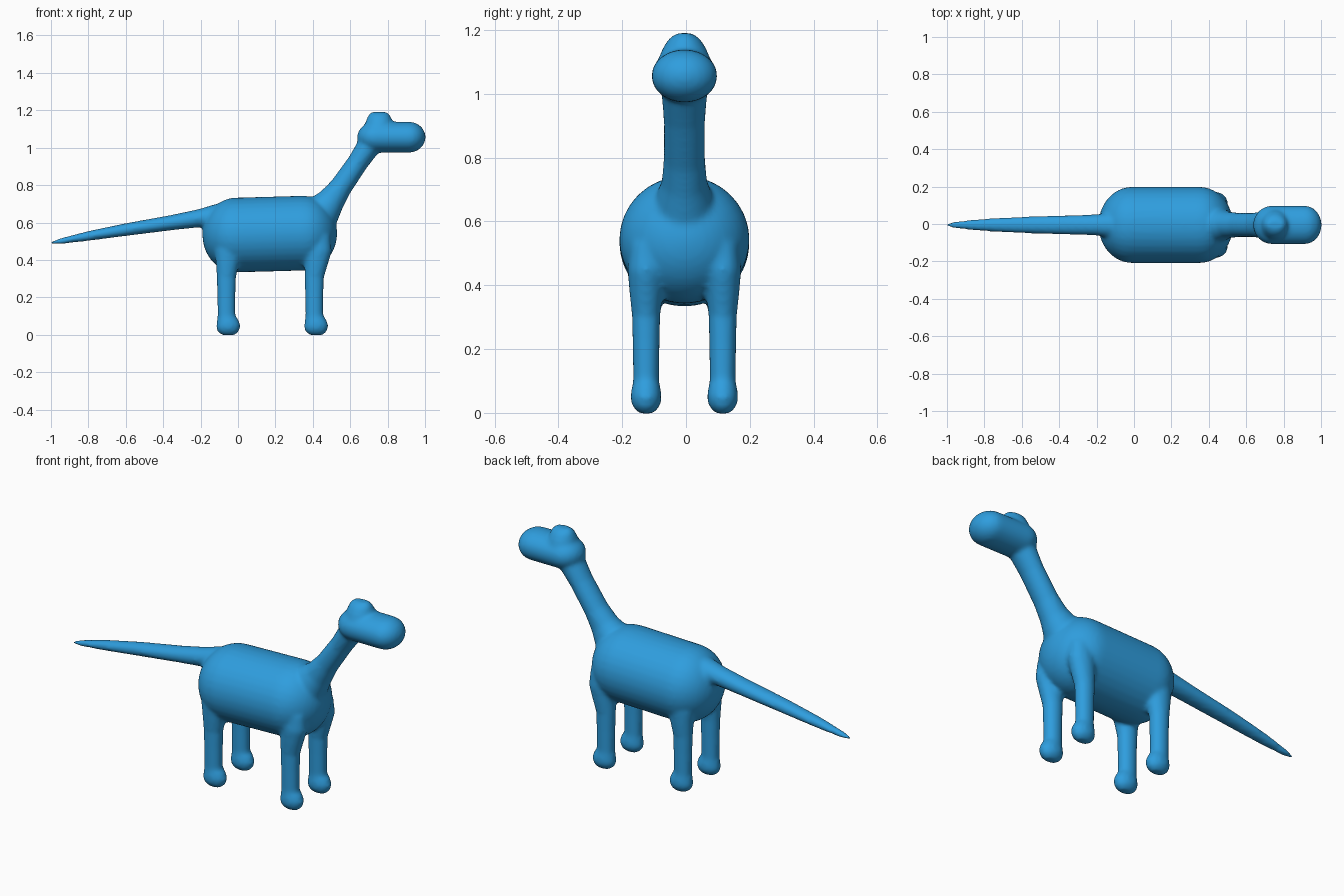
import bpy, bmesh, math
from mathutils import Vector

if "Cube" in bpy.data.objects:
    bpy.data.objects.remove(bpy.data.objects["Cube"])

MID = -0.005      # y of the symmetry plane
SEGMENTS = 32

skin = bpy.data.materials.new("sky blue skin")
skin.use_nodes = True
colour = (0.028, 0.34, 0.73, 1)
skin.diffuse_color = colour
skin.node_tree.nodes["Principled BSDF"].inputs["Base Color"].default_value = colour

bm = bmesh.new()


def tube(rings, y=MID):
    """Closed tube through rings of (x, z, half width in y, half thickness)."""
    path = [Vector((r[0], y, r[1])) for r in rings]
    side = Vector((0, 1, 0))
    loops = []
    for i, (x, z, wide, thick) in enumerate(rings):
        along = (path[min(i + 1, len(path) - 1)] - path[max(i - 1, 0)]).normalized()
        up = along.cross(side)
        loops.append([])
        for k in range(SEGMENTS):
            a = math.tau * k / SEGMENTS
            loops[-1].append(bm.verts.new(path[i] + side * wide * math.cos(a) + up * thick * math.sin(a)))
    faces = [bm.faces.new(loops[0]), bm.faces.new(loops[-1])]
    for a, b in zip(loops, loops[1:]):
        for k in range(SEGMENTS):
            n = (k + 1) % SEGMENTS
            faces.append(bm.faces.new((a[k], a[n], b[n], b[k])))
    bmesh.ops.recalc_face_normals(bm, faces=faces)


def capsule(x0, x1, z0, z1, wide, thick, cap0, cap1, steps=10):
    """Horizontal tube along x with elliptical ends of length cap0 and cap1."""
    angles = [math.pi / 2 * (i + 0.4) / (steps + 0.4) for i in range(steps + 1)]
    rings = [(x0 + cap0 * (1 - math.cos(a)), z0, wide * math.sin(a), thick * math.sin(a)) for a in angles]
    rings += [(x1 - cap1 * (1 - math.cos(a)), z1, wide * math.sin(a), thick * math.sin(a)) for a in reversed(angles)]
    tube(rings)


# Barrel torso
capsule(-0.19, 0.53, 0.533, 0.543, 0.204, 0.2, 0.18, 0.18)

# Tail, thick at the rump and tapering to the tip
tube([(-0.02, 0.625, 0.09, 0.09), (-0.13, 0.632, 0.068, 0.064), (-0.2, 0.624, 0.056, 0.049),
      (-0.35, 0.6, 0.052, 0.041), (-0.6, 0.562, 0.044, 0.034), (-0.8, 0.528, 0.034, 0.026),
      (-0.95, 0.5, 0.02, 0.016), (-1.0, 0.49, 0.009, 0.009)])

# Neck, flared into the chest and the back of the head
tube([(0.36, 0.56, 0.12, 0.13), (0.44, 0.645, 0.1, 0.105), (0.5, 0.72, 0.072, 0.074),
      (0.55, 0.79, 0.065, 0.06), (0.64, 0.92, 0.065, 0.056), (0.69, 0.995, 0.072, 0.062),
      (0.74, 1.07, 0.075, 0.06)])

# Head and muzzle
capsule(0.637, 1.003, 1.056, 1.056, 0.103, 0.083, 0.1, 0.09)

# Raised crown
tube([(0.755, 1.04, 0.095, 0.105), (0.755, 1.1, 0.085, 0.085), (0.755, 1.14, 0.07, 0.072),
      (0.755, 1.172, 0.05, 0.06), (0.755, 1.19, 0.025, 0.045)])

# Legs with flared hips and rounded feet
for x in (-0.062, 0.408):
    for sign in (-1, 1):
        flare = 0.02 if x > 0 else 0.01
        tube([(x + flare, 0.53, 0.05, 0.065), (x + flare, 0.45, 0.058, 0.074),
              (x + flare / 2, 0.38, 0.053, 0.062), (x, 0.31, 0.045, 0.052),
              (x, 0.22, 0.043, 0.049), (x, 0.1, 0.041, 0.048),
              (x + 0.005, 0.075, 0.046, 0.058), (x + 0.01, 0.045, 0.05, 0.066),
              (x + 0.01, 0.018, 0.042, 0.058), (x + 0.01, -0.002, 0.022, 0.036)],
             y=MID + sign * 0.12)

mesh = bpy.data.meshes.new("dinosaur_body")
bm.to_mesh(mesh)
bm.free()
mesh.materials.append(skin)
body = bpy.data.objects.new("dinosaur_body", mesh)
bpy.context.collection.objects.link(body)

# Fuse everything into one soft skin
remesh = body.modifiers.new("fuse", "REMESH")
remesh.mode = "VOXEL"
remesh.voxel_size = 0.01
remesh.use_smooth_shade = True
smooth = body.modifiers.new("soften", "SMOOTH")
smooth.factor = 0.5
smooth.iterations = 10

bpy.context.view_layer.objects.active = body
body.select_set(True)
for name in ("fuse", "soften"):
    bpy.ops.object.modifier_apply(modifier=name)
if not body.data.materials:
    body.data.materials.append(skin)
bpy.ops.object.shade_smooth()
